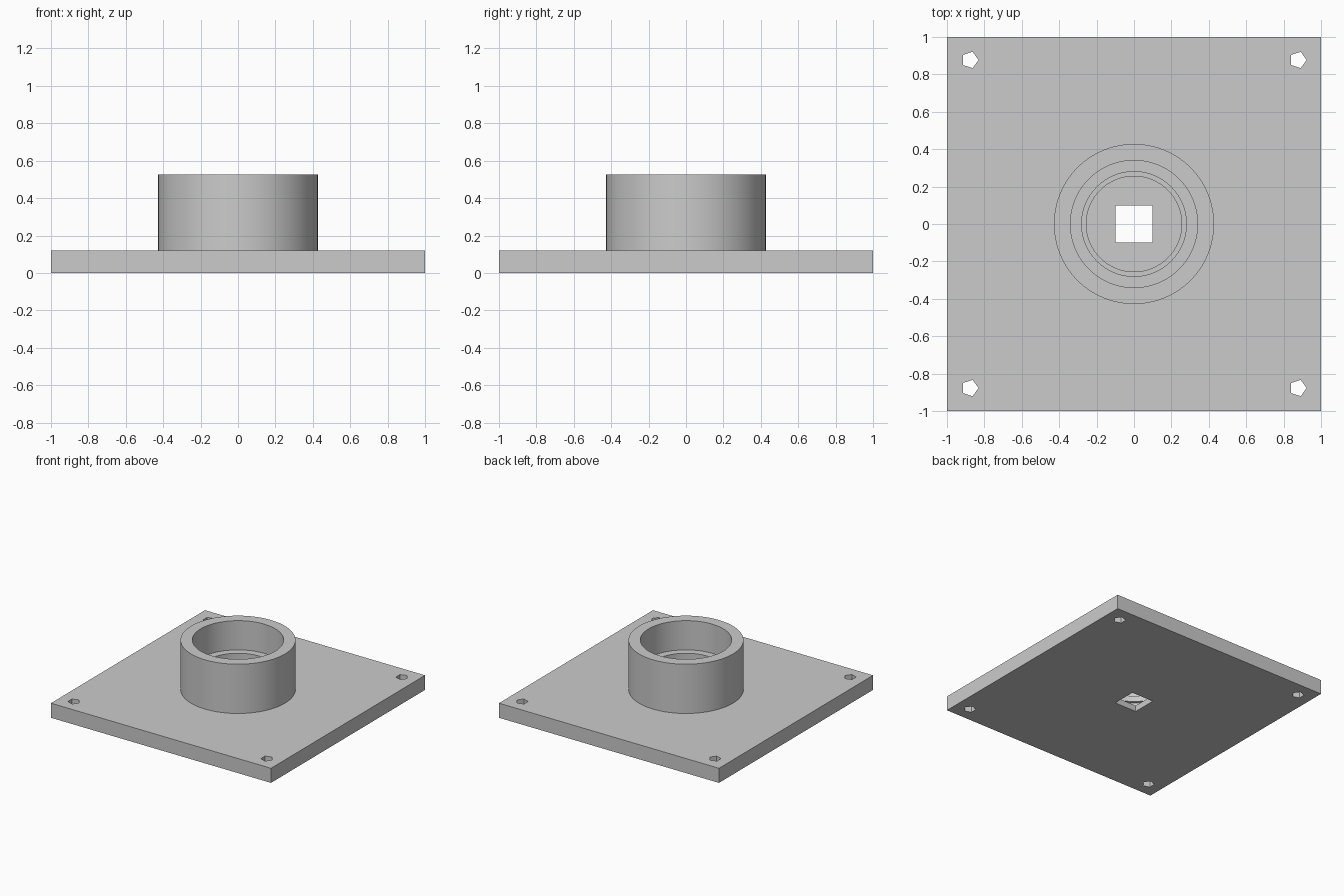
import bpy, bmesh, math

if "Cube" in bpy.data.objects:
    bpy.data.objects.remove(bpy.data.objects["Cube"])

SEG = 96


def new_object(name, bm):
    mesh = bpy.data.meshes.new(name)
    bmesh.ops.recalc_face_normals(bm, faces=bm.faces)
    bm.to_mesh(mesh)
    bm.free()
    obj = bpy.data.objects.new(name, mesh)
    bpy.context.collection.objects.link(obj)
    return obj


def box(name, half, z0, z1):
    bm = bmesh.new()
    bmesh.ops.create_cube(bm, size=1)
    for v in bm.verts:
        v.co = (v.co.x * 2 * half, v.co.y * 2 * half, z0 + (v.co.z + 0.5) * (z1 - z0))
    return new_object(name, bm)


def lathe(name, profile, sides, x=0, y=0):
    """Closed solid from stacked (radius, height) rings."""
    bm = bmesh.new()
    rings = [[bm.verts.new((x + r * math.cos(2 * math.pi * i / sides),
                            y + r * math.sin(2 * math.pi * i / sides), z))
              for i in range(sides)] for r, z in profile]
    for low, high in zip(rings, rings[1:]):
        for i in range(sides):
            j = (i + 1) % sides
            bm.faces.new((low[i], low[j], high[j], high[i]))
    bm.faces.new(rings[0][::-1])
    bm.faces.new(rings[-1])
    return new_object(name, bm)


# Square base plate and round collar
body = box("flanged_socket", 1.0, 0, 0.12)
collar = lathe("collar", [(0.428, 0.06), (0.428, 0.525)], SEG)

# Stepped bore with a retaining lip, square drive hole, corner screw holes
bore = lathe("bore_cutter", [(0.28, 0.05), (0.28, 0.152), (0.255, 0.152), (0.255, 0.20),
                             (0.28, 0.20), (0.28, 0.285), (0.34, 0.285), (0.34, 0.60)], SEG)
tools = [(collar, 'UNION'), (bore, 'DIFFERENCE'),
         (box("square_cutter", 0.1, -0.1, 0.1), 'DIFFERENCE')]
for sx in (-1, 1):
    for sy in (-1, 1):
        hole = lathe("screw_cutter", [(0.046, -0.1), (0.046, 0.3)], 5, sx * 0.877, sy * 0.877)
        tools.append((hole, 'DIFFERENCE'))

for tool, operation in tools:
    mod = body.modifiers.new(tool.name, 'BOOLEAN')
    mod.operation = operation
    mod.solver = 'EXACT'
    mod.object = tool

# Bake the cuts and drop the helpers
bpy.context.view_layer.update()
baked = bpy.data.meshes.new_from_object(body.evaluated_get(bpy.context.evaluated_depsgraph_get()))
body.modifiers.clear()
body.data = baked
for tool, _ in tools:
    bpy.data.objects.remove(tool)

# Plain grey finish
grey = bpy.data.materials.new("plain_grey")
grey.diffuse_color = (0.6, 0.6, 0.6, 1)
grey.use_nodes = True
grey.node_tree.nodes["Principled BSDF"].inputs["Base Color"].default_value = grey.diffuse_color
body.data.materials.clear()
body.data.materials.append(grey)

bpy.context.view_layer.objects.active = body
body.select_set(True)
bpy.ops.object.shade_smooth_by_angle(angle=math.radians(30))
